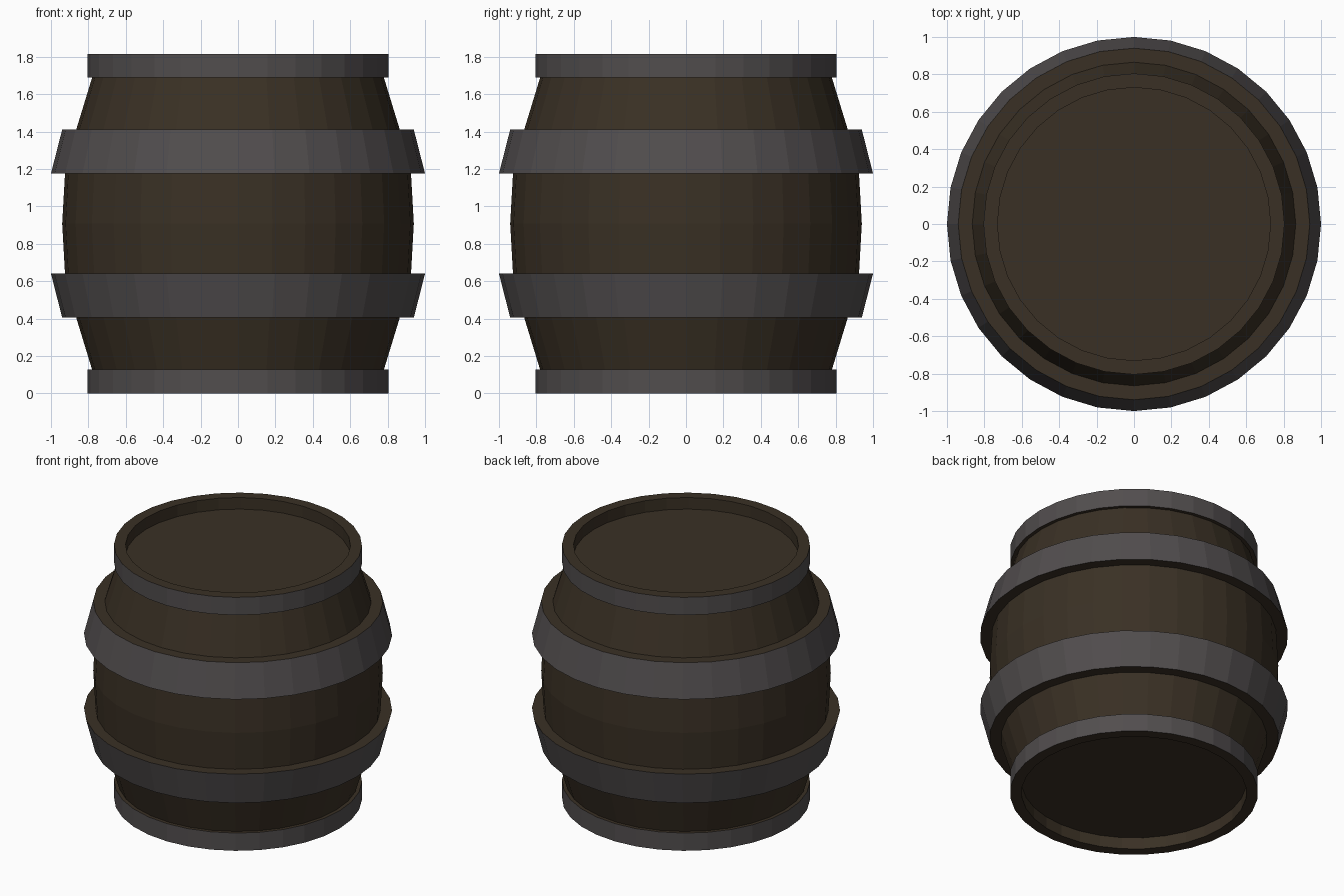
import bpy, bmesh, math

if "Cube" in bpy.data.objects:
    bpy.data.objects.remove(bpy.data.objects["Cube"])

SIDES = 32
HEIGHT = 1.815


def material(name, rgb):
    m = bpy.data.materials.new(name)
    m.diffuse_color = (*rgb, 1)
    m.use_nodes = True
    m.node_tree.nodes["Principled BSDF"].inputs["Base Color"].default_value = m.diffuse_color
    return m


wood = material("dark_wood", (0.042, 0.030, 0.018))
iron = material("dark_iron", (0.083, 0.075, 0.076))


def lathe(name, profile, mat):
    """Turn an (r, z) profile, listed bottom to top on the outside, into flat facets."""
    bm = bmesh.new()
    rings = []
    for r, z in profile:
        if r == 0:
            rings.append([bm.verts.new((0, 0, z))] * SIDES)
            continue
        angles = [2 * math.pi * i / SIDES for i in range(SIDES)]
        rings.append([bm.verts.new((r * math.cos(a), r * math.sin(a), z)) for a in angles])
    for low, high in zip(rings, rings[1:]):
        for i in range(SIDES):
            j = (i + 1) % SIDES
            quad = [low[i], low[j], high[j], high[i]]
            bm.faces.new(list(dict.fromkeys(quad)))
    mesh = bpy.data.meshes.new(name)
    bm.to_mesh(mesh)
    bm.free()
    mesh.materials.append(mat)
    ob = bpy.data.objects.new(name, mesh)
    bpy.context.collection.objects.link(ob)
    return ob


def both_ends(name, profile, mat):
    """Build a part on the upper half and its mirror on the lower half."""
    lathe("upper_" + name, profile, mat)
    lathe("lower_" + name, [(r, HEIGHT - z) for r, z in reversed(profile)], mat)


# Bulging middle staves, with the undersides of the hoops at both ends
lathe("belly_staves", [(1.0, 0.64), (0.925, 0.64), (0.94, HEIGHT / 2),
                       (0.925, 1.175), (1.0, 1.175)], wood)

# Tapered staves between the wide hoop and the end hoop, with their ledges
both_ends("shoulder_staves", [(0.94, 1.41), (0.865, 1.41), (0.78, 1.688), (0.805, 1.688)], wood)

# Rim and recessed lid
both_ends("rim_and_lid", [(0.805, HEIGHT), (0.73, HEIGHT), (0.73, HEIGHT - 0.083),
                          (0, HEIGHT - 0.083)], wood)

# Iron hoops
both_ends("wide_hoop", [(1.0, 1.175), (0.94, 1.41)], iron)
both_ends("end_hoop", [(0.805, 1.688), (0.805, HEIGHT)], iron)
